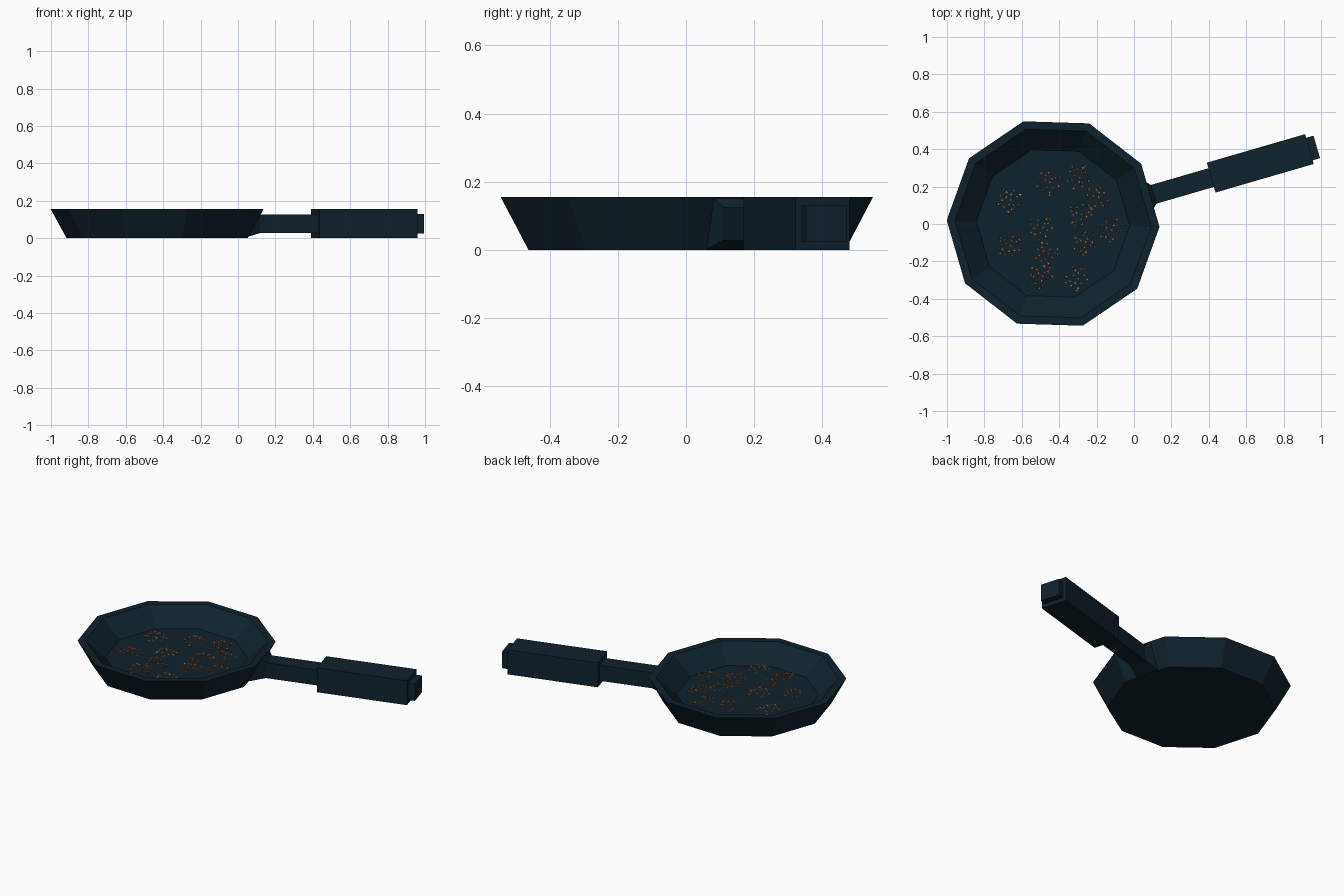
import bpy, bmesh, math, random
from mathutils import Matrix, Vector

if "Cube" in bpy.data.objects:
    bpy.data.objects.remove(bpy.data.objects["Cube"])

random.seed(4)
CX, CY = -0.4325, 0.0025          # pan centre
TURN = math.radians(-1.8)         # angle of the first pan corner
HANDLE = math.radians(16.2)       # handle direction, through a side's middle
FLOOR = 0.05


def material(name, rgb):
    m = bpy.data.materials.new(name)
    m.diffuse_color = (*rgb, 1)
    m.use_nodes = True
    m.node_tree.nodes["Principled BSDF"].inputs["Base Color"].default_value = m.diffuse_color
    return m


iron = material("dark blue iron", (0.0048, 0.0165, 0.026))
brown = material("toasted orange", (0.40, 0.165, 0.065))
tan = material("light tan", (0.52, 0.28, 0.14))


def finish(bm, name, mats):
    bmesh.ops.recalc_face_normals(bm, faces=bm.faces)
    me = bpy.data.meshes.new(name)
    bm.to_mesh(me)
    bm.free()
    ob = bpy.data.objects.new(name, me)
    bpy.context.collection.objects.link(ob)
    for m in mats:
        me.materials.append(m)
    return ob


def loft(bm, rings):
    """Join vertex rings with quads and cap both ends."""
    rings = [[bm.verts.new(p) for p in r] for r in rings]
    n = len(rings[0])
    for a, b in zip(rings, rings[1:]):
        for i in range(n):
            j = (i + 1) % n
            bm.faces.new((a[i], a[j], b[j], b[i]))
    bm.faces.new(rings[0])
    bm.faces.new(rings[-1])


# pan: ten-sided profile from underside, over the rim, to the inner floor
def decagon(r, z):
    return [(CX + r * math.cos(TURN + i * math.pi / 5),
             CY + r * math.sin(TURN + i * math.pi / 5), z) for i in range(10)]


bm = bmesh.new()
loft(bm, [decagon(r, z) for r, z in
          ((0.484, 0), (0.569, 0.155), (0.525, 0.155), (0.41, FLOOR))])
finish(bm, "pan", [iron])


# handle: one stepped bar with a flared root, measured outward from the pan centre
def section(u_low, u_high, half, low, high):
    pts = ((u_low, -half, low), (u_low, half, low),
           (u_high, half, high), (u_high, -half, high))
    rot = Matrix.Translation((CX, CY, 0)) @ Matrix.Rotation(HANDLE, 4, 'Z')
    return [rot @ Vector(p) for p in pts]


bm = bmesh.new()
loft(bm, [section(0.459, 0.538, 0.074, 0.001, 0.152),
          section(0.56, 0.56, 0.052, 0.028, 0.126),
          section(0.88, 0.88, 0.052, 0.028, 0.126),
          section(0.88, 0.88, 0.083, 0, 0.155),
          section(1.427, 1.427, 0.083, 0, 0.155),
          section(1.427, 1.427, 0.0625, 0.024, 0.13),
          section(1.468, 1.468, 0.0625, 0.024, 0.13)])
finish(bm, "handle", [iron])


# food: loose clusters of tiny three-armed crumbs
def crumb(bm, pos, size, mat):
    tilt = (Matrix.Translation(pos)
            @ Matrix.Rotation(random.uniform(0, 6.28), 4, 'Z')
            @ Matrix.Rotation(random.uniform(-0.5, 0.5), 4, 'X'))
    rings = []
    for z in (-0.003, 0.003):
        rings.append([tilt @ Vector((r * math.cos(a), r * math.sin(a), z))
                      for r, a in ((size * (1 if k % 2 == 0 else 0.4), k * math.pi / 3)
                                   for k in range(6))])
    old = set(bm.faces)
    loft(bm, rings)
    for f in bm.faces:
        if f not in old:
            f.material_index = mat


clusters = [(-0.67, 0.13, 1), (-0.46, 0.22, 0), (-0.30, 0.25, 0), (-0.20, 0.14, 0),
            (-0.29, 0.05, 0), (-0.27, -0.10, 0), (-0.13, -0.03, 0), (-0.50, -0.02, 1),
            (-0.47, -0.16, 0), (-0.67, -0.12, 0), (-0.50, -0.28, 0), (-0.31, -0.29, 1)]
bm = bmesh.new()
for x, y, mat in clusters:
    for i in range(17):
        a = i * 2.4 + random.uniform(-0.3, 0.3)
        r = 0.068 * math.sqrt((i + 0.5) / 17)
        z = FLOOR + 0.01 + 0.03 * (1 - r / 0.07) + random.uniform(0, 0.01)
        crumb(bm, (x + r * math.cos(a), y + r * math.sin(a), z),
              random.uniform(0.009, 0.014), mat)
finish(bm, "food_crumbs", [brown, tan])
